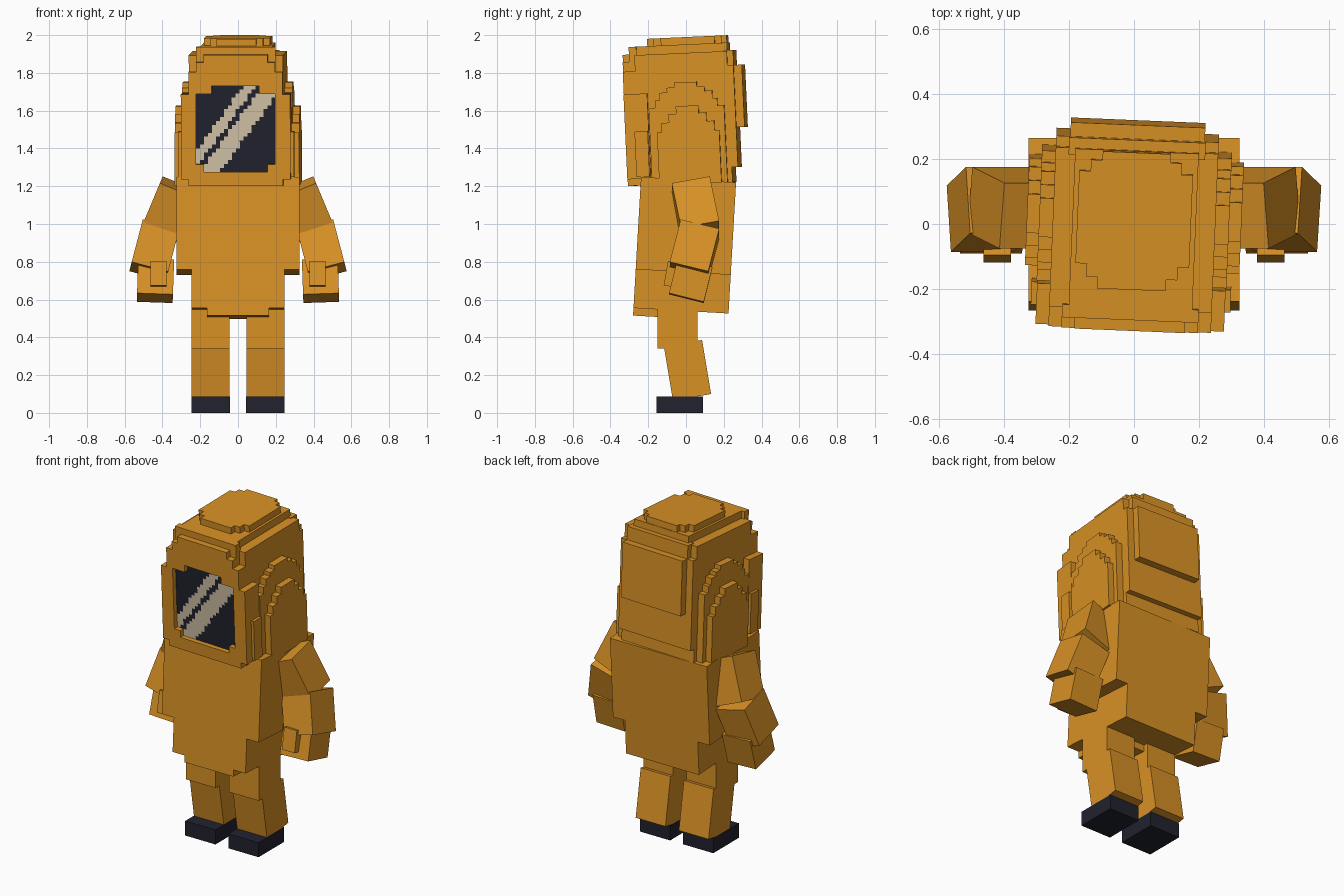
import bpy, bmesh, math
from mathutils import Matrix, Vector, Euler

if "Cube" in bpy.data.objects:
    bpy.data.objects.remove(bpy.data.objects["Cube"])


def material(name, rgb):
    m = bpy.data.materials.new(name)
    m.diffuse_color = (*rgb, 1)
    m.use_nodes = True
    m.node_tree.nodes["Principled BSDF"].inputs["Base Color"].default_value = m.diffuse_color
    return m


ORANGE = material("orange suit", (0.69, 0.283, 0.0185))
DARK = material("dark navy", (0.0150, 0.0158, 0.027))
CREAM = material("cream glint", (0.65, 0.54, 0.39))


def about(pivot, *degrees):
    """Rotation by Euler degrees around a pivot point."""
    p = Vector(pivot)
    rot = Euler([math.radians(d) for d in degrees]).to_matrix().to_4x4()
    return Matrix.Translation(p) @ rot @ Matrix.Translation(-p)


HEAD = about((0, 0, 1.6), 2.6, 0, -2.4)    # head nods forward, slight turn
TORSO = about((0, 0, 1.0), -3.3, 0, 0)     # torso leans back
NONE = Matrix.Identity(4)


def finish(name, bm, mats, xf):
    bmesh.ops.recalc_face_normals(bm, faces=bm.faces)
    bm.transform(xf)
    me = bpy.data.meshes.new(name)
    bm.to_mesh(me)
    bm.free()
    for m in mats:
        me.materials.append(m)
    ob = bpy.data.objects.new(name, me)
    bpy.context.scene.collection.objects.link(ob)
    return ob


def prism(name, pts, axis, a, b, xf=NONE, mat=ORANGE):
    """Extrude a 2D outline along an axis from a to b."""
    place = {'x': lambda u, v, t: (t, u, v),
             'y': lambda u, v, t: (u, t, v),
             'z': lambda u, v, t: (u, v, t)}[axis]
    bm = bmesh.new()
    lo = [bm.verts.new(place(u, v, a)) for u, v in pts]
    hi = [bm.verts.new(place(u, v, b)) for u, v in pts]
    bm.faces.new(lo)
    bm.faces.new(hi)
    n = len(pts)
    for i in range(n):
        j = (i + 1) % n
        bm.faces.new((lo[i], lo[j], hi[j], hi[i]))
    return finish(name, bm, [mat], xf)


def slab(name, x, y, z, xf=NONE, mat=ORANGE):
    """Box from (min, max) ranges."""
    return prism(name, [(x[0], y[0]), (x[1], y[0]), (x[1], y[1]), (x[0], y[1])],
                 'z', z[0], z[1], xf, mat)


def block(name, centre, size, rot, mat=ORANGE):
    """Rotated box by centre, size and Euler degrees."""
    rng = [(c - s / 2, c + s / 2) for c, s in zip(centre, size)]
    return slab(name, *rng, about(centre, *rot), mat)


def arch(steps, bottom, c=0.0):
    """Mirrored staircase outline; steps are (half width, top)."""
    right = [(steps[0][0], bottom)]
    for i, (h, t) in enumerate(steps):
        right.append((h, t))
        if i + 1 < len(steps):
            right.append((steps[i + 1][0], t))
    return [(c + h, t) for h, t in right] + [(c - h, t) for h, t in reversed(right)]


# ---- Torso and hips (stepped front outline, plus lower front flap)
prism("torso", arch([(0.245, 0.745), (0.325, 1.235)], 0.54), 'y', -0.252, 0.252, TORSO)
slab("front_flap", (-0.165, 0.165), (-0.252, 0.06), (0.50, 0.60), TORSO)

# ---- Legs and arms, both sides
for s, side in ((1, "right"), (-1, "left")):
    lx = s * 0.145
    block(f"{side}_thigh", (lx, -0.045, 0.46), (0.2, 0.21, 0.24), (0, 0, 0))
    block(f"{side}_shin", (lx, 0.008, 0.226), (0.2, 0.205, 0.29), (9.5, 0, 0))
    block(f"{side}_shoe", (lx, -0.032, 0.044), (0.204, 0.246, 0.088), (0, 0, 0), DARK)
    block(f"{side}_upper_arm", (s * 0.363, 0.05, 1.078), (0.2, 0.205, 0.26), (11, -22.7 * s, 0))
    block(f"{side}_forearm", (s * 0.443, 0.045, 0.862), (0.2, 0.21, 0.24), (-14, -14.7 * s, 0))
    block(f"{side}_hand", (s * 0.437, 0.025, 0.70), (0.19, 0.19, 0.19), (-14, -2 * s, 0))
    block(f"{side}_thumb", (s * 0.42, -0.082, 0.735), (0.085, 0.05, 0.13), (-10, 0, 0))

# ---- Helmet shell, crown layers
prism("helmet_shell", arch([(0.25, 1.905), (0.19, 1.95)], 1.21), 'y', -0.25, 0.24, HEAD)
slab("helmet_brow", (-0.21, 0.21), (-0.28, -0.24), (1.80, 1.95), HEAD)
C = 0.015
cap = [(0.105, -0.2), (0.105, -0.165), (0.14, -0.165), (0.14, -0.125), (0.175, -0.125),
       (0.175, 0.16), (0.14, 0.16), (0.14, 0.195), (0.105, 0.195), (0.105, 0.222)]
prism("helmet_crown", [(x, y + C) for x, y in cap] + [(-x, y + C) for x, y in reversed(cap)],
      'z', 1.90, 1.989, HEAD)

# ---- Side pads: two stepped arches layered on each cheek
pad_inner = arch([(0.20, 1.62), (0.165, 1.66), (0.14, 1.70), (0.10, 1.725), (0.06, 1.75)], 1.21, 0.015)
pad_outer = arch([(0.165, 1.49), (0.14, 1.54), (0.10, 1.585), (0.06, 1.625)], 1.21, 0.02)
for s, side in ((1, "right"), (-1, "left")):
    prism(f"{side}_inner_pad", pad_inner, 'x', s * 0.20, s * 0.292, HEAD)
    prism(f"{side}_outer_pad", pad_outer, 'x', s * 0.25, s * 0.330, HEAD)
    slab(f"{side}_cheek_rail", sorted((s * 0.24, s * 0.307)), (-0.265, -0.195), (1.26, 1.50), HEAD)

# ---- Back plates
prism("back_plate", arch([(0.25, 1.83), (0.21, 1.91)], 1.29), 'y', 0.22, 0.272, HEAD)
slab("back_pack", (-0.207, 0.207), (0.25, 0.315), (1.50, 1.83), HEAD)

# ---- Visor frame with a stepped window cut through its front
frame = prism("visor_frame",
              arch([(0.25, 1.25), (0.29, 1.70), (0.25, 1.82), (0.21, 1.87), (0.17, 1.91)], 1.215),
              'y', -0.315, -0.19, HEAD)
cutter = prism("window_cutter", arch([(0.168, 1.329), (0.21, 1.703), (0.126, 1.745)], 1.288),
               'y', -0.40, -0.285, HEAD)
cutter.hide_render = True
mod = frame.modifiers.new("window", 'BOOLEAN')
mod.operation = 'DIFFERENCE'
mod.solver = 'EXACT'
mod.object = cutter
bpy.context.view_layer.objects.active = frame
bpy.ops.object.modifier_apply(modifier=mod.name)
bpy.data.objects.remove(cutter)

# ---- Visor glass: grid plate, stepped diagonal glints by rule
P, NX, NZ = 0.021, 20, 22
bm = bmesh.new()
grid = [[bm.verts.new((-0.21 + i * P, -0.287, 1.288 + j * P * 0.99)) for i in range(NX + 1)]
        for j in range(NZ + 1)]
for j in range(NZ):
    for i in range(NX):
        edge = min(i, NX - 1 - i)
        if (j < 2 and edge < 2) or (j >= NZ - 2 and edge < 4):
            continue                      # cut corners
        f = bm.faces.new((grid[j][i], grid[j][i + 1], grid[j + 1][i + 1], grid[j + 1][i]))
        c = f.calc_center_median()
        t = c.z - 1.37 * c.x
        f.material_index = int(1.402 < t < 1.550 or 1.598 < t < 1.688)
bmesh.ops.delete(bm, geom=[v for v in bm.verts if not v.link_faces], context='VERTS')
finish("visor_glass", bm, [DARK, CREAM], HEAD)
